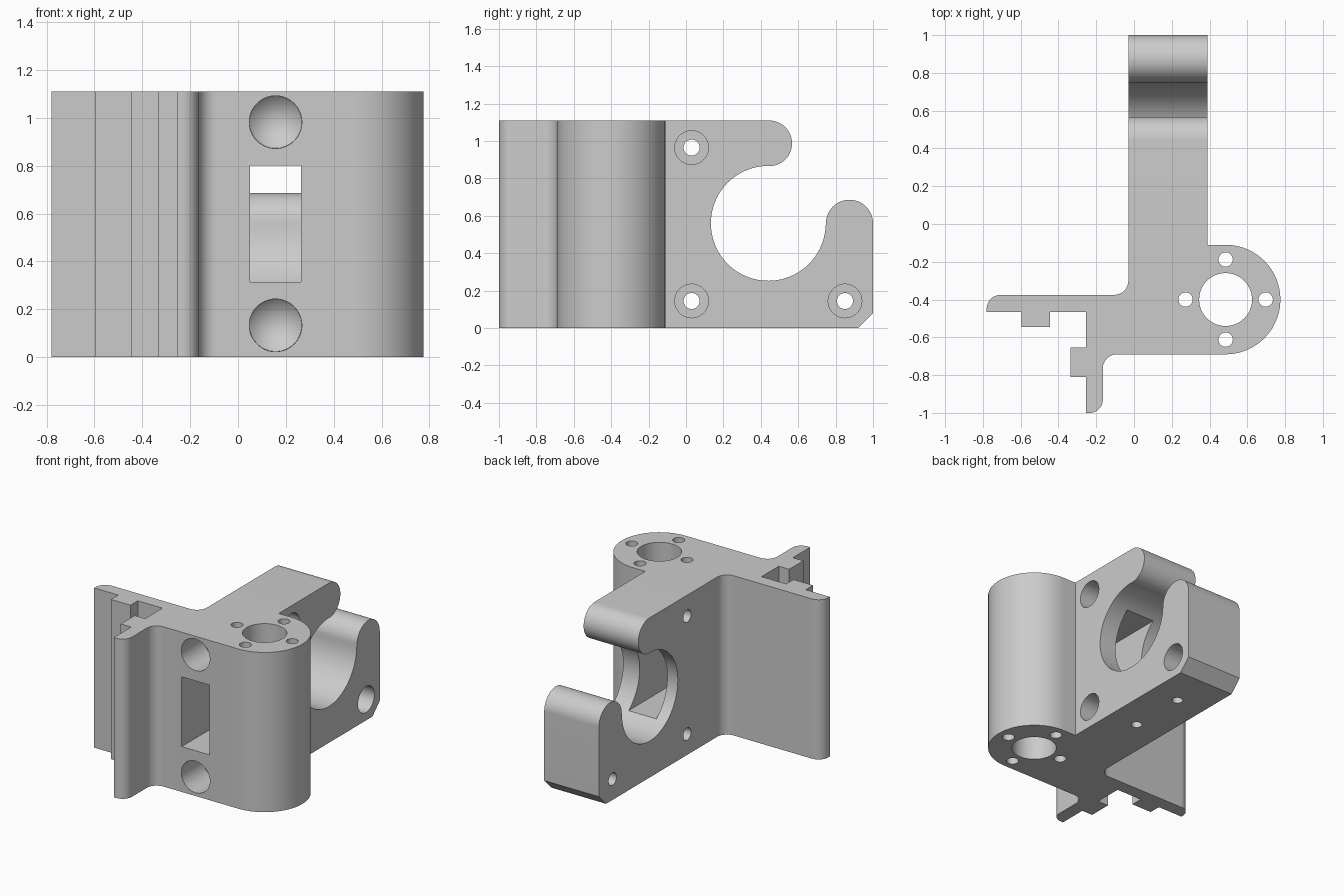
import bpy, bmesh, math
from mathutils import Matrix, Vector

cube = bpy.data.objects.get("Cube")
if cube:
    bpy.data.objects.remove(cube, do_unlink=True)

grey = bpy.data.materials.new("plain grey")
grey.use_nodes = True
colour = (0.6, 0.6, 0.6, 1)
grey.diffuse_color = colour
grey.node_tree.nodes["Principled BSDF"].inputs["Base Color"].default_value = colour

HEIGHT = 1.11


def arc(cx, cy, r, start, end, steps=12):
    """Points on an arc, angles in degrees."""
    angles = [math.radians(start + (end - start) * i / steps) for i in range(steps + 1)]
    return [(cx + r * math.cos(a), cy + r * math.sin(a)) for a in angles]


def finish(name, bm):
    bmesh.ops.recalc_face_normals(bm, faces=bm.faces)
    mesh = bpy.data.meshes.new(name)
    bm.to_mesh(mesh)
    bm.free()
    mesh.materials.append(grey)
    obj = bpy.data.objects.new(name, mesh)
    bpy.context.collection.objects.link(obj)
    return obj


def extrude(name, points, axis, low, high):
    """Extrude an xy profile along z, or a yz profile along x."""
    bm = bmesh.new()
    place = (lambda u, v: (u, v, low)) if axis == "z" else (lambda u, v: (low, u, v))
    face = bm.faces.new([bm.verts.new(place(u, v)) for u, v in points])
    result = bmesh.ops.extrude_face_region(bm, geom=[face])
    offset = Vector((0, 0, high - low)) if axis == "z" else Vector((high - low, 0, 0))
    moved = [g for g in result["geom"] if isinstance(g, bmesh.types.BMVert)]
    bmesh.ops.translate(bm, verts=moved, vec=offset)
    return finish(name, bm)


def rod(name, start, end, r1, r2=None, sides=48):
    """Cylinder or cone between two points."""
    start, end = Vector(start), Vector(end)
    direction = end - start
    turn = direction.to_track_quat("Z", "Y").to_matrix().to_4x4()
    bm = bmesh.new()
    bmesh.ops.create_cone(bm, cap_ends=True, segments=sides, radius1=r1,
                          radius2=r1 if r2 is None else r2, depth=direction.length,
                          matrix=Matrix.Translation((start + end) / 2) @ turn)
    return finish(name, bm)


def combine(target, tool, operation="DIFFERENCE"):
    mod = target.modifiers.new("combine", "BOOLEAN")
    mod.operation, mod.solver, mod.object = operation, "EXACT", tool
    bpy.ops.object.select_all(action="DESELECT")
    bpy.context.view_layer.objects.active = target
    target.select_set(True)
    bpy.ops.object.modifier_apply(modifier=mod.name)
    bpy.data.objects.remove(tool, do_unlink=True)


# Corner block with round boss, two rail flanges and their locating ribs
block_profile = (
    [(-0.255, -1.0)] + arc(-0.235, -0.93, 0.07, -90, 0)
    + arc(-0.09, -0.765, 0.075, 180, 90)
    + arc(0.485, -0.40, 0.29, -90, 90, 40)
    + [(-0.03, -0.11)]
    + arc(-0.105, -0.30, 0.075, 0, -90)
    + arc(-0.705, -0.45, 0.075, 90, 180)
    + [(-0.78, -0.465), (-0.595, -0.465), (-0.595, -0.545), (-0.445, -0.545),
       (-0.445, -0.465), (-0.255, -0.465), (-0.255, -0.655), (-0.335, -0.655),
       (-0.335, -0.81), (-0.255, -0.81)])
bracket = extrude("motor_bracket", block_profile, "z", 0, HEIGHT)

# Plate with the open round seat, hooked at the back
plate_profile = (
    [(-0.25, 0), (0.92, 0), (1.0, 0.08)]
    + arc(0.874, 0.56, 0.126, 0, 180, 28)
    + arc(0.44, 0.56, 0.307, 0, -270, 72)[1:]
    + arc(0.445, 0.988, 0.122, -90, 90, 28)
    + [(-0.25, HEIGHT)])
plate = extrude("seat_plate", plate_profile, "x", -0.03, 0.39)
combine(bracket, plate, "UNION")

# Vertical rod bore and the four screw holes round it
bx, by, ring = 0.485, -0.40, 0.212
combine(bracket, rod("rod_bore", (bx, by, -0.1), (bx, by, 1.2), 0.14, sides=64))
for i in range(4):
    x = bx + ring * math.cos(i * math.pi / 2)
    y = by + ring * math.sin(i * math.pi / 2)
    combine(bracket, rod("boss_screw", (x, y, -0.1), (x, y, 1.2), 0.038, sides=32))

# Counterbored screw holes through the plate
for y, z in ((0.03, 0.965), (0.03, 0.145), (0.85, 0.145)):
    combine(bracket, rod("plate_screw", (-0.1, y, z), (0.5, y, z), 0.043, sides=32))
    combine(bracket, rod("counterbore", (0.12, y, z), (0.5, y, z), 0.09))

# Front window opening into the seat
window = [(0.05, -0.8), (0.263, -0.8), (0.263, 0.4), (0.05, 0.4)]
combine(bracket, extrude("window", window, "z", 0.315, 0.80))

# Blind front holes with pointed ends
for z in (0.133, 0.982):
    combine(bracket, rod("front_hole", (0.157, -0.8, z), (0.157, -0.45, z), 0.11))
    combine(bracket, rod("hole_point", (0.157, -0.451, z), (0.157, -0.34, z), 0.11, 0.0))

# Blind holes in the underside of the plate
for y in (0.24, 0.64):
    combine(bracket, rod("underside_hole", (0.18, y, -0.1), (0.18, y, 0.18), 0.034, sides=32))

bpy.ops.object.select_all(action="DESELECT")
bpy.context.view_layer.objects.active = bracket
bracket.select_set(True)
bpy.ops.object.shade_smooth_by_angle(angle=math.radians(30))
